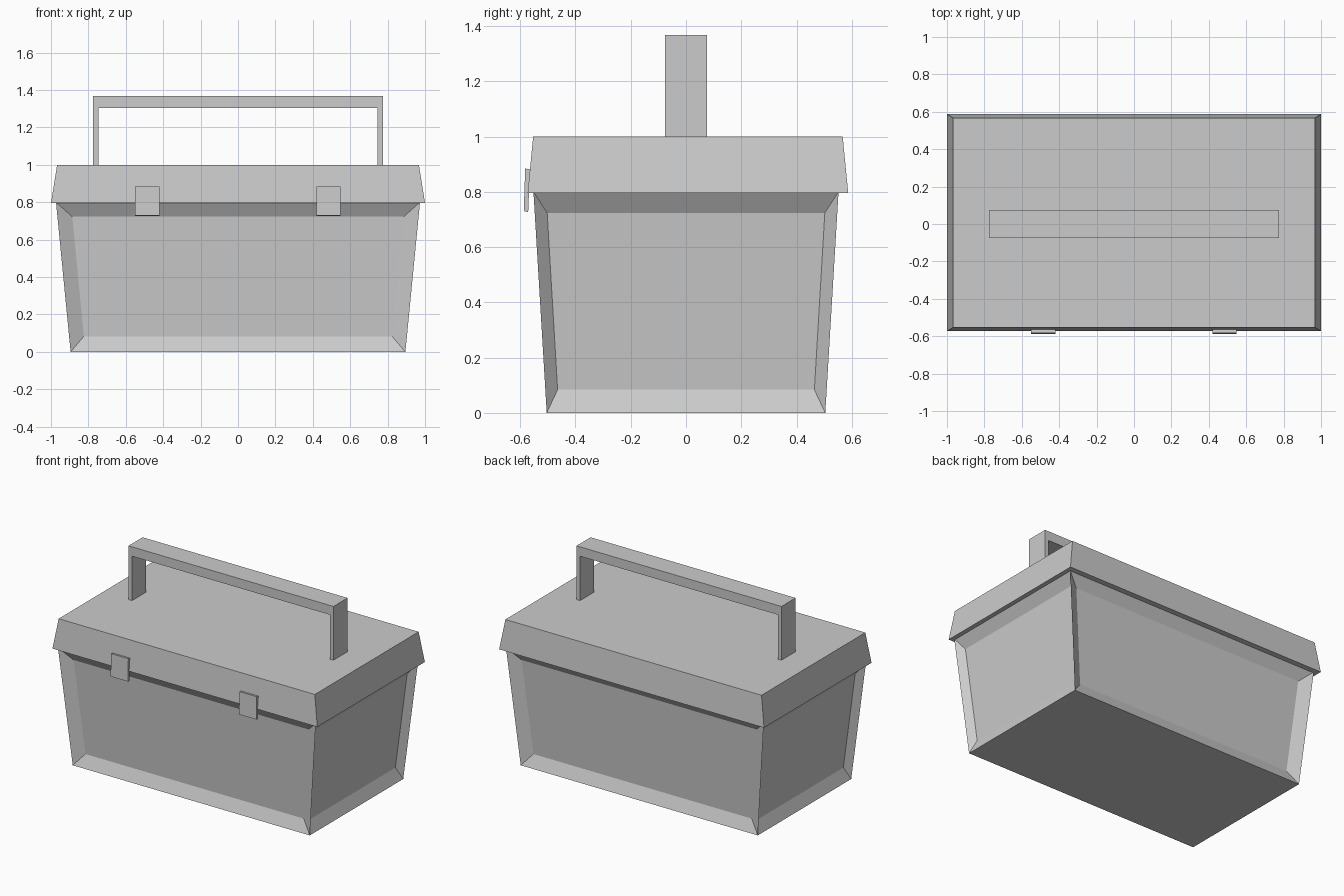
import bpy, bmesh
from mathutils import Vector

if "Cube" in bpy.data.objects:
    bpy.data.objects.remove(bpy.data.objects["Cube"])


def finish(bm, name):
    bmesh.ops.recalc_face_normals(bm, faces=bm.faces)
    mesh = bpy.data.meshes.new(name)
    bm.to_mesh(mesh)
    bm.free()
    obj = bpy.data.objects.new(name, mesh)
    bpy.context.collection.objects.link(obj)
    return obj


def frustum(bottom, top, z0, z1, y_off=0.0):
    """Box whose half sizes change from bottom to top."""
    bm = bmesh.new()
    bmesh.ops.create_cube(bm, size=2)
    for v in bm.verts:
        hx, hy = top if v.co.z > 0 else bottom
        v.co = Vector((v.co.x * hx, v.co.y * hy + y_off, z1 if v.co.z > 0 else z0))
    return bm


def extrude(name, points, axis, start, end):
    """Sweep a closed 2D profile along x (points are y, z) or y (points are x, z)."""
    bm = bmesh.new()
    verts = [bm.verts.new((start, a, b) if axis == 'x' else (a, start, b)) for a, b in points]
    face = bm.faces.new(verts)
    new = bmesh.ops.extrude_face_region(bm, geom=[face])['geom']
    move = (end - start, 0, 0) if axis == 'x' else (0, end - start, 0)
    bmesh.ops.translate(bm, vec=move, verts=[g for g in new if isinstance(g, bmesh.types.BMVert)])
    return finish(bm, name)


# Tapered box with a recessed panel on each of the four sides
body = frustum((0.895, 0.504), (0.973, 0.552), 0, 0.8)
body.normal_update()
for face in [f for f in body.faces if abs(f.normal.z) < 0.5]:
    normal = face.normal.copy()
    corners = [v.co.copy() for v in face.verts]
    middle_z = 0.4
    bmesh.ops.inset_individual(body, faces=[face], thickness=0.03)
    for v in face.verts:
        corner = min(corners, key=lambda c: (c - v.co).length)
        low = corner.z < middle_z
        t = 0.1 if low else 0.9
        side = 0.913 if low else 0.918
        hx, hy = 0.895 + 0.078 * t, 0.504 + 0.048 * t
        sx, sy = (1 if corner.x > 0 else -1), (1 if corner.y > 0 else -1)
        if abs(normal.x) > 0.5:
            hy *= side
        else:
            hx *= side
        v.co = Vector((sx * hx, sy * hy, 0.8 * t)) - normal * 0.04
finish(body, "box_body")

# Overhanging lid
finish(frustum((1.0, 0.58), (0.967, 0.56), 0.795, 1.0, 0.007), "lid")

# Carrying handle
extrude("handle", [(-0.774, 1.0), (-0.774, 1.367), (0.774, 1.367), (0.774, 1.0),
                   (0.747, 1.0), (0.747, 1.303), (-0.747, 1.303), (-0.747, 1.0)],
        'y', -0.076, 0.076)

# Two front latches
for name, cx in (("latch_left", -0.486), ("latch_right", 0.484)):
    extrude(name, [(-0.582, 0.884), (-0.565, 0.882), (-0.571, 0.727), (-0.587, 0.73)],
            'x', cx - 0.065, cx + 0.065)
